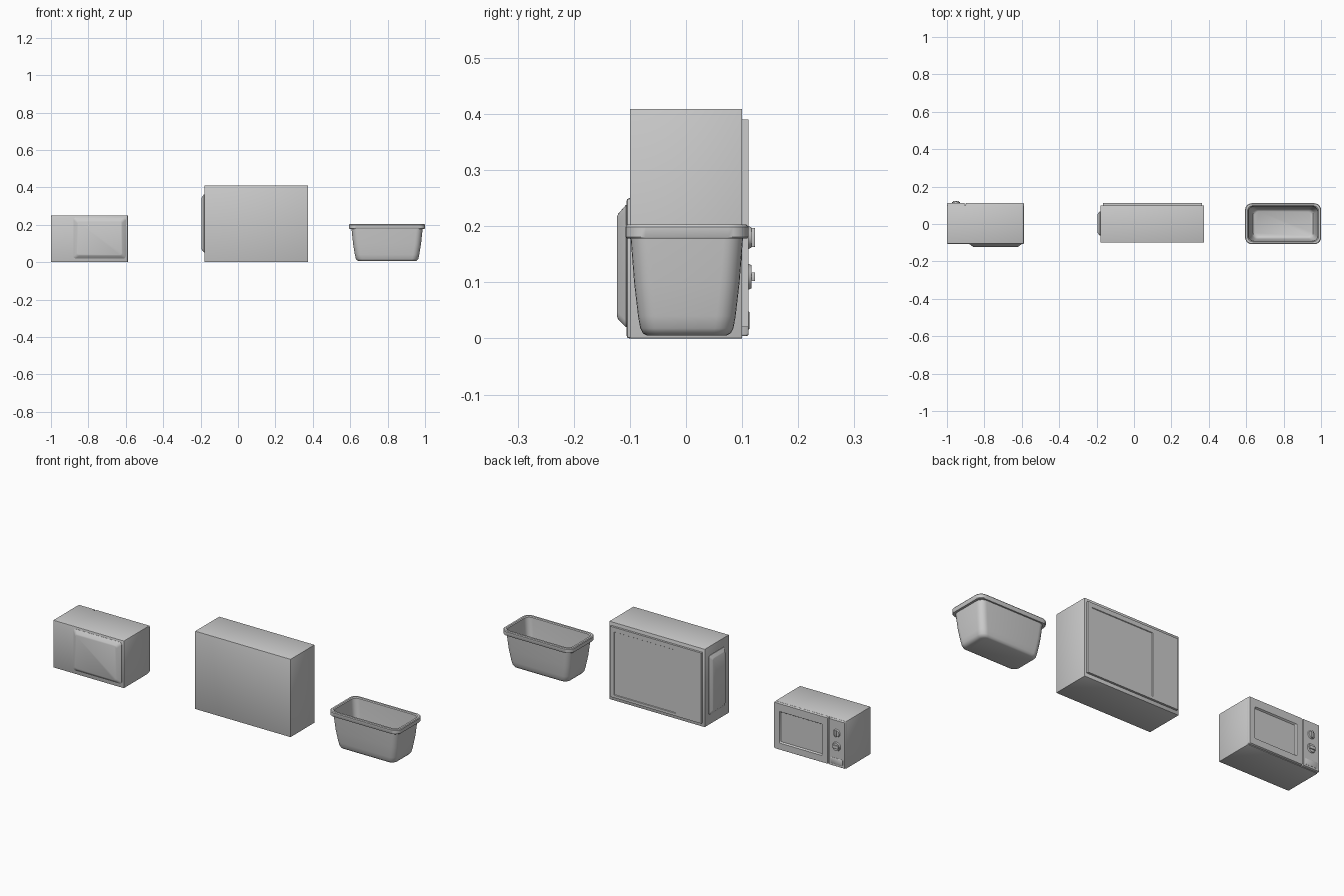
import bpy, bmesh, math
from mathutils import Matrix

# local (u, v, w) -> world, w is the direction the part is built along
AXES = {'z': lambda u, v, w: (u, v, w),
        'y': lambda u, v, w: (u, w, v),
        'x': lambda u, v, w: (w, u, v)}


def finish(name, bm, angle=35):
    bmesh.ops.recalc_face_normals(bm, faces=bm.faces)
    me = bpy.data.meshes.new(name)
    bm.to_mesh(me)
    bm.free()
    ob = bpy.data.objects.new(name, me)
    bpy.context.collection.objects.link(ob)
    bpy.ops.object.select_all(action='DESELECT')
    ob.select_set(True)
    bpy.context.view_layer.objects.active = ob
    bpy.ops.object.shade_smooth_by_angle(angle=math.radians(angle))
    return ob


def loft(name, axis, rings, seg=0, bevel=0):
    """Skin rounded rectangles given as (u0, u1, v0, v1, radius, w)."""
    bm = bmesh.new()
    loops = []
    for u0, u1, v0, v1, r, w in rings:
        loop = []
        corners = [(u1 - r, v1 - r), (u0 + r, v1 - r), (u0 + r, v0 + r), (u1 - r, v0 + r)]
        for k, (cu, cv) in enumerate(corners):
            for i in range(seg + 1):
                a = math.pi / 2 * (k + (i / seg if seg else 0.5))
                loop.append(bm.verts.new(AXES[axis](cu + r * math.cos(a), cv + r * math.sin(a), w)))
        loops.append(loop)
    for a, b in zip(loops, loops[1:]):
        n = len(a)
        for i in range(n):
            j = (i + 1) % n
            bm.faces.new((a[i], a[j], b[j], b[i]))
    bm.faces.new(loops[0])
    bm.faces.new(loops[-1])
    if bevel:
        bmesh.ops.bevel(bm, geom=list(bm.edges), offset=bevel, segments=2, profile=0.5, affect='EDGES')
    return finish(name, bm)


def box(name, x, y, z, bevel=0):
    return loft(name, 'z', [(*x, *y, 0, z[0]), (*x, *y, 0, z[1])], bevel=bevel)


def disc(name, x, z, r0, r1, y0, y1):
    bm = bmesh.new()
    m = Matrix.Translation((x, (y0 + y1) / 2, z)) @ Matrix.Rotation(-math.pi / 2, 4, 'X')
    bmesh.ops.create_cone(bm, cap_ends=True, segments=32, radius1=r0, radius2=r1, depth=y1 - y0, matrix=m)
    return finish(name, bm)


# --- small microwave on the left, door towards +y ---
box("microwave_body", (-1.0, -0.588), (-0.106, 0.1), (0, 0.25), 0.005)
loft("microwave_rear_bulge", 'y', [
    (-0.88, -0.6, 0.02, 0.238, 0.012, -0.1),
    (-0.88, -0.6, 0.02, 0.238, 0.012, -0.107),
    (-0.862, -0.618, 0.034, 0.222, 0.012, -0.121),
    (-0.857, -0.623, 0.039, 0.217, 0.01, -0.123)], seg=4)
loft("microwave_door", 'y', [
    (-0.901, -0.588, 0.004, 0.248, 0.004, 0.098),
    (-0.901, -0.588, 0.004, 0.248, 0.004, 0.108),
    (-0.899, -0.59, 0.006, 0.246, 0.004, 0.111),
    (-0.868, -0.62, 0.04, 0.205, 0.004, 0.111),
    (-0.863, -0.625, 0.045, 0.2, 0.004, 0.103)], seg=3)
loft("microwave_control_panel", 'y', [
    (-1.0, -0.905, 0.004, 0.248, 0.004, 0.098),
    (-1.0, -0.905, 0.004, 0.248, 0.004, 0.108),
    (-0.998, -0.907, 0.006, 0.246, 0.004, 0.111)], seg=3)
for label, z, r, grip in (("upper", 0.18, 0.021, (0.0045, 0.017)), ("lower", 0.11, 0.024, (0.017, 0.008))):
    disc(label + "_knob", -0.952, z, r, r * 0.85, 0.11, 0.117)
    gx, gz = grip
    box(label + "_knob_grip", (-0.952 - gx, -0.952 + gx), (0.115, 0.123), (z - gz, z + gz), 0.0015)
loft("microwave_door_button", 'y', [
    (-0.988, -0.917, 0.016, 0.048, 0.004, 0.109),
    (-0.988, -0.917, 0.016, 0.048, 0.004, 0.112),
    (-0.986, -0.919, 0.018, 0.046, 0.004, 0.1135)], seg=3)

# --- large cabinet in the middle ---
box("large_oven_body", (-0.179, 0.375), (-0.1, 0.1), (0, 0.409), 0.0015)
loft("large_oven_front", 'y', [
    (-0.166, 0.364, 0.02, 0.39, 0, 0.098),
    (-0.166, 0.364, 0.02, 0.39, 0, 0.111),
    (-0.018, 0.34, 0.034, 0.366, 0, 0.111),
    (-0.016, 0.338, 0.036, 0.364, 0, 0.108)])
loft("large_oven_side_bulge", 'x', [
    (-0.062, 0.068, 0.052, 0.362, 0.01, -0.176),
    (-0.062, 0.068, 0.052, 0.362, 0.01, -0.182),
    (-0.05, 0.056, 0.066, 0.348, 0.01, -0.193),
    (-0.047, 0.053, 0.069, 0.345, 0.009, -0.195)], seg=4)

# --- open tub on the right: outside, rolled rim, inside ---
profile = [  # half x, half y, corner radius, z
    (0.150, 0.070, 0.025, 0.005), (0.160, 0.078, 0.030, 0.009), (0.167, 0.083, 0.033, 0.018),
    (0.172, 0.087, 0.034, 0.04), (0.182, 0.094, 0.034, 0.10), (0.190, 0.100, 0.034, 0.178),
    (0.201, 0.1075, 0.036, 0.178), (0.203, 0.1095, 0.036, 0.181), (0.203, 0.1095, 0.036, 0.199),
    (0.200, 0.1065, 0.034, 0.203), (0.190, 0.0965, 0.028, 0.203), (0.186, 0.0925, 0.028, 0.199),
    (0.176, 0.088, 0.028, 0.10), (0.166, 0.081, 0.028, 0.035), (0.160, 0.075, 0.026, 0.021),
    (0.150, 0.066, 0.022, 0.015)]
cx, cy = 0.797, 0.0015
loft("open_tub", 'z', [(cx - a, cx + a, cy - b, cy + b, r, z) for a, b, r, z in profile], seg=6)
